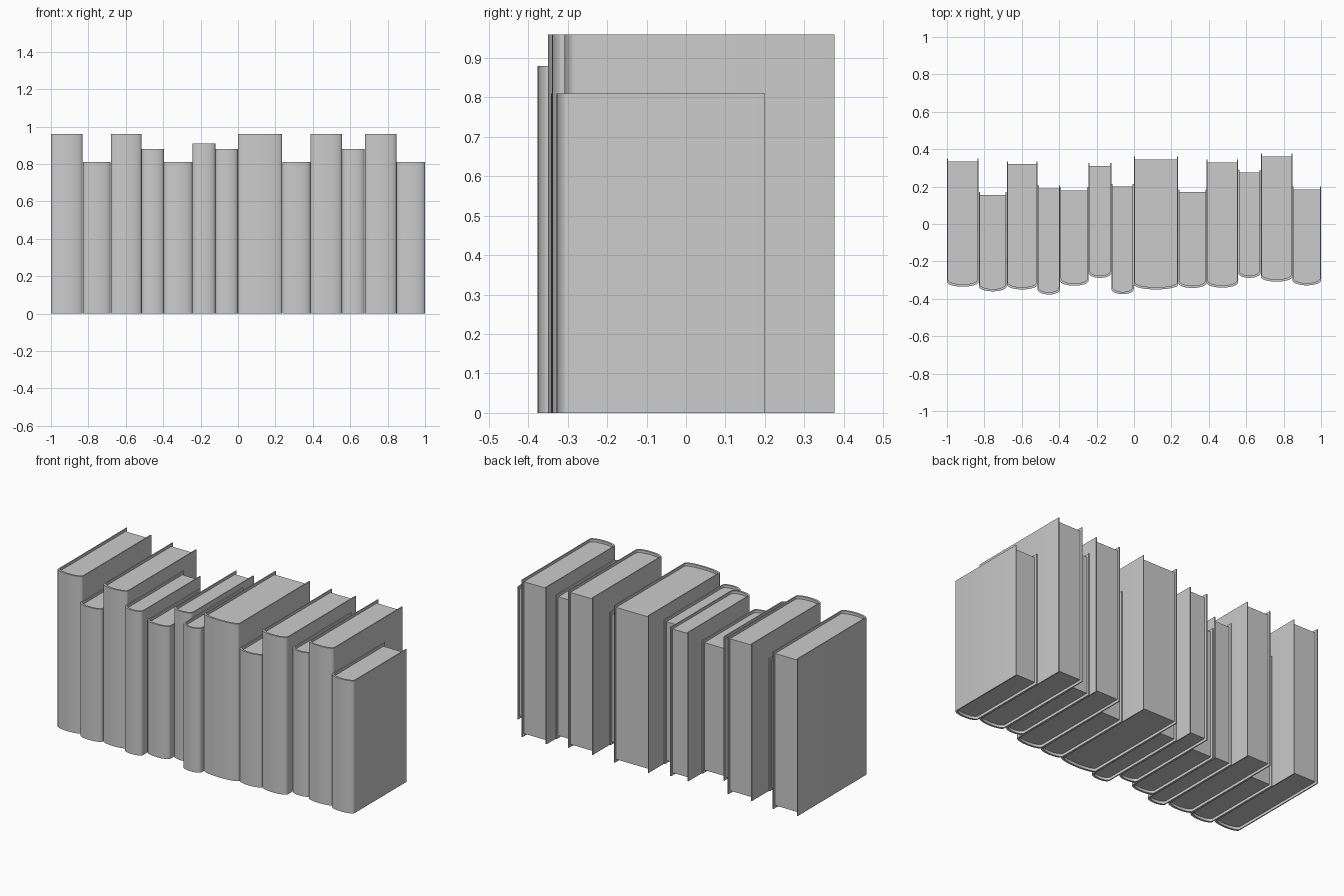
import bpy
import math

if "Cube" in bpy.data.objects:
    bpy.data.objects.remove(bpy.data.objects["Cube"], do_unlink=True)

grey = bpy.data.materials.new("plain_grey")
grey.use_nodes = True
colour = (0.6, 0.6, 0.6, 1)
grey.diffuse_color = colour
grey.node_tree.nodes["Principled BSDF"].inputs["Base Color"].default_value = colour

BOARD, SPINE, BULGE = 0.006, 0.012, 0.026
OVERHANG, RECESS, STEPS = 0.015, 0.016, 16


def spine_outline(x0, x1, front, back, inset_x=0, inset_y=0):
    """Plan of a board, a rounded spine and the other board, left to right."""
    mid, half = (x0 + x1) / 2, (x1 - x0) / 2 - inset_x
    arc = []
    for i in range(STEPS + 1):
        a = math.pi * i / STEPS
        arc.append((mid - half * math.cos(a),
                    front + inset_y + BULGE * (1 - math.sin(a))))
    return [(mid - half, back)] + arc + [(mid + half, back)]


def finish(name, verts, faces):
    mesh = bpy.data.meshes.new(name)
    mesh.from_pydata(verts, [], faces)
    mesh.materials.append(grey)
    obj = bpy.data.objects.new(name, mesh)
    bpy.context.collection.objects.link(obj)
    bpy.ops.object.select_all(action="DESELECT")
    obj.select_set(True)
    bpy.context.view_layer.objects.active = obj
    bpy.ops.object.shade_smooth_by_angle(angle=math.radians(40))


def prism(name, outline, z0, z1, caps):
    """Extrude a counter-clockwise plan; caps lists its faces."""
    n = len(outline)
    verts = [(x, y, z) for z in (z0, z1) for x, y in outline]
    faces = [(i, (i + 1) % n, (i + 1) % n + n, i + n) for i in range(n)]
    faces += [tuple(i + n for i in cap) for cap in caps]
    faces += [tuple(reversed(cap)) for cap in caps]
    finish(name, verts, faces)


def book(number, x0, x1, front, back, height):
    # Wrapped cover: outer plan joined to the inner plan as a strip
    outer = spine_outline(x0, x1, front, back)
    inner = spine_outline(x0, x1, front, back, BOARD, SPINE)
    n = len(outer)
    strip = [(i, i + 1, 2 * n - 2 - i, 2 * n - 1 - i) for i in range(n - 1)]
    prism(f"book_cover_{number}", outer + inner[::-1], 0, height, strip)

    # Page block, set back from the edges of the cover
    pages = spine_outline(x0, x1, front, back - OVERHANG, BOARD, SPINE)
    prism(f"book_pages_{number}", pages, RECESS, height - RECESS,
          [tuple(range(len(pages)))])


# Right edge, spine front, cover back and height of each book in the row
books = [
    (-0.83, -0.335, 0.35, 0.96),
    (-0.68, -0.36, 0.17, 0.81),
    (-0.515, -0.35, 0.335, 0.96),
    (-0.395, -0.377, 0.205, 0.88),
    (-0.243, -0.33, 0.195, 0.81),
    (-0.12, -0.288, 0.325, 0.91),
    (0.0, -0.375, 0.215, 0.88),
    (0.237, -0.35, 0.36, 0.96),
    (0.388, -0.342, 0.185, 0.81),
    (0.557, -0.34, 0.345, 0.96),
    (0.678, -0.288, 0.29, 0.88),
    (0.848, -0.308, 0.377, 0.96),
    (1.0, -0.328, 0.2, 0.81),
]
left = -1.0
for number, (right, front, back, height) in enumerate(books, 1):
    book(number, left, right - 0.001 * (right < 1), front, back, height)
    left = right
